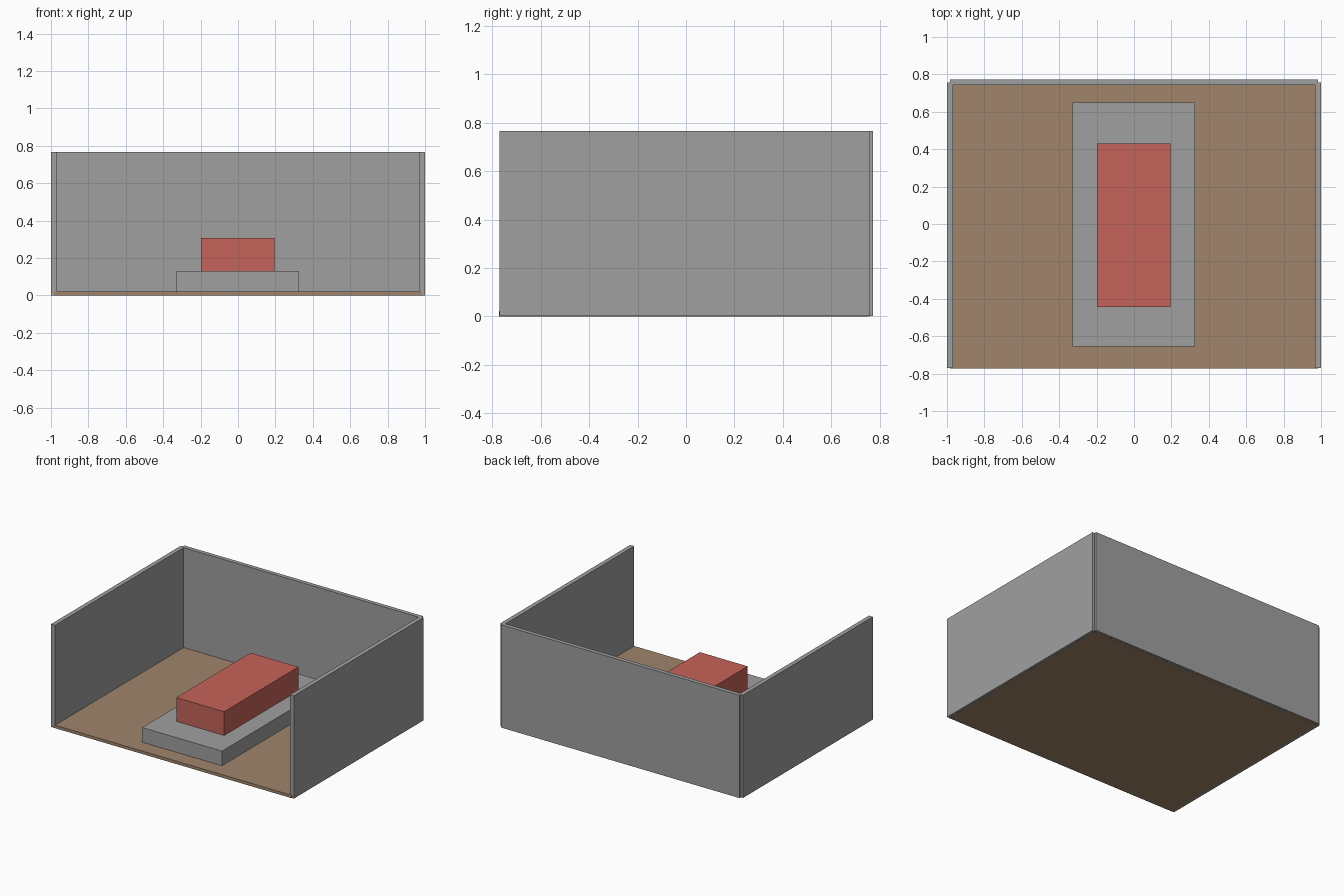
import bpy

if "Cube" in bpy.data.objects:
    bpy.data.objects.remove(bpy.data.objects["Cube"])


def material(name, rgb):
    m = bpy.data.materials.new(name)
    m.diffuse_color = (*rgb, 1)
    m.use_nodes = True
    m.node_tree.nodes["Principled BSDF"].inputs["Base Color"].default_value = m.diffuse_color
    return m


grey = material("wall grey", (0.35, 0.35, 0.35))
wood = material("floor brown", (0.35, 0.235, 0.15))
red = material("block red", (0.56, 0.125, 0.10))


def box(name, x, y, z, mat):
    """Box given by its (min, max) range along each axis."""
    spans = (x, y, z)
    bpy.ops.mesh.primitive_cube_add(size=1)
    ob = bpy.context.object
    ob.name = name
    for v in ob.data.vertices:
        v.co = [lo + (c + 0.5) * (hi - lo) for c, (lo, hi) in zip(v.co, spans)]
    ob.data.materials.append(mat)
    return ob


# Floor slab, a hair proud of the walls it runs under
box("floor", (-0.983, 0.983), (-0.772, 0.757), (0, 0.022), wood)

# Three walls, open at the front
box("left_wall", (-1, -0.967), (-0.771, 0.757), (0.001, 0.766), grey)
box("right_wall", (0.967, 1), (-0.771, 0.757), (0.001, 0.766), grey)
box("back_wall", (-0.983, 0.983), (0.742, 0.773), (0.001, 0.766), grey)

# Low plinth with a block resting on it
box("plinth", (-0.33, 0.327), (-0.656, 0.65), (0.002, 0.131), grey)
box("block", (-0.198, 0.196), (-0.443, 0.43), (0.131, 0.308), red)
